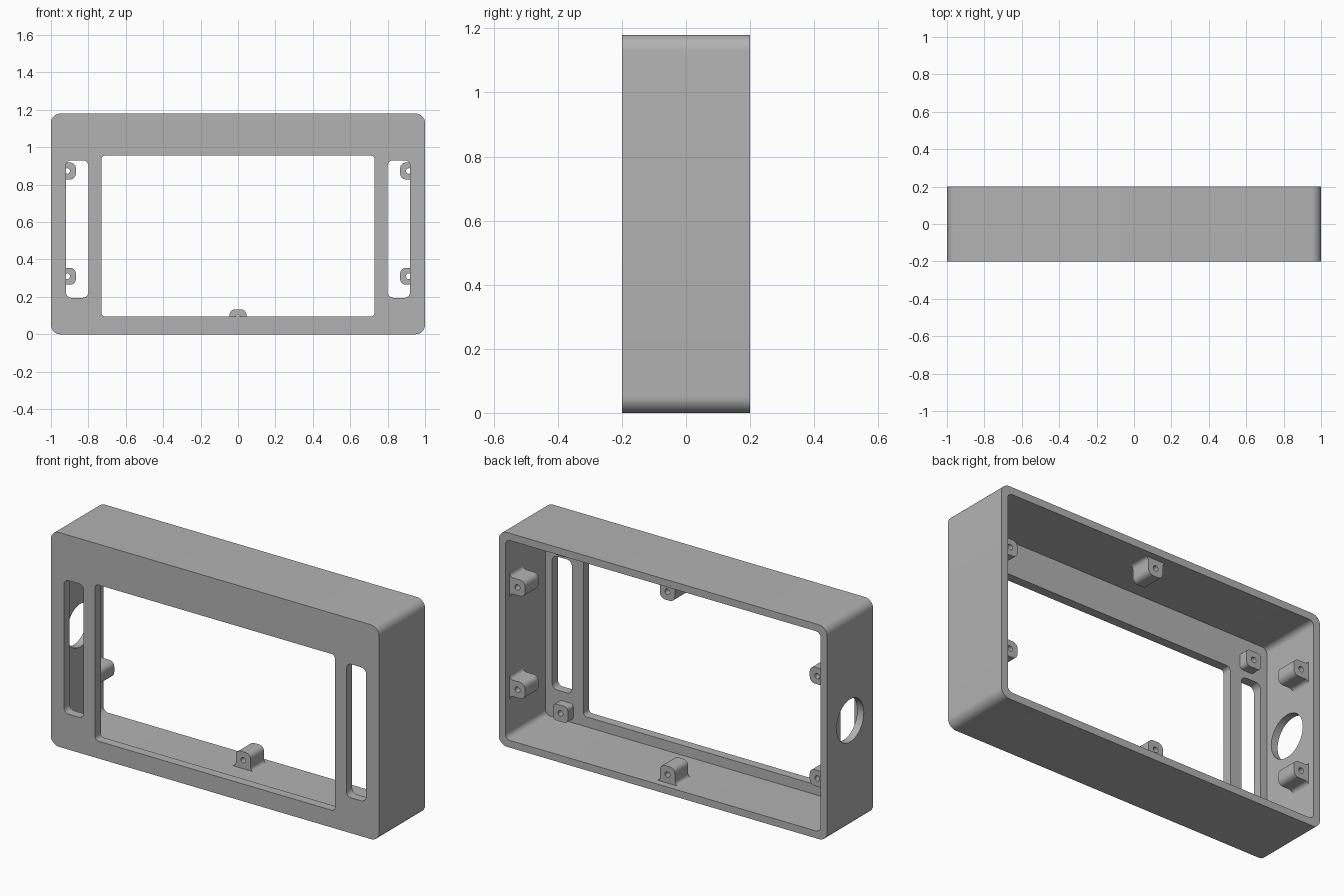
import bpy, bmesh
from math import sin, cos, pi, radians
from mathutils import Matrix, Vector

cube = bpy.data.objects.get("Cube")
if cube:
    bpy.data.objects.remove(cube)

grey = bpy.data.materials.new("light_grey")
grey.use_nodes = True
colour = (0.45, 0.45, 0.45, 1)
grey.diffuse_color = colour
grey.node_tree.nodes["Principled BSDF"].inputs["Base Color"].default_value = colour

W, H, D = 1.0, 1.18, 0.2      # half width, height, half depth
WALL, FRONT = 0.04, -0.15     # wall thickness, inner face of front panel


def arc(cx, cz, r, a0, a1, n=8):
    return [(cx + r * cos(radians(a0 + (a1 - a0) * i / n)),
             cz + r * sin(radians(a0 + (a1 - a0) * i / n))) for i in range(n + 1)]


def rounded_rect(x0, x1, z0, z1, r):
    return (arc(x1 - r, z0 + r, r, -90, 0) + arc(x1 - r, z1 - r, r, 0, 90)
            + arc(x0 + r, z1 - r, r, 90, 180) + arc(x0 + r, z0 + r, r, 180, 270))


def circle(cx, cz, r, n=32):
    return arc(cx, cz, r, 0, 360, n)[:-1]


def prism(name, points, y0, y1, matrix=Matrix()):
    """Extrude an x-z outline from y0 to y1."""
    bm = bmesh.new()
    face = bm.faces.new([bm.verts.new((x, y0, z)) for x, z in points])
    side = bmesh.ops.extrude_face_region(bm, geom=[face])["geom"]
    bmesh.ops.translate(bm, vec=(0, y1 - y0, 0),
                        verts=[v for v in side if isinstance(v, bmesh.types.BMVert)])
    bmesh.ops.remove_doubles(bm, verts=bm.verts, dist=1e-5)
    bmesh.ops.recalc_face_normals(bm, faces=bm.faces)
    bm.transform(matrix)
    mesh = bpy.data.meshes.new(name)
    bm.to_mesh(mesh)
    bm.free()
    mesh.materials.append(grey)
    obj = bpy.data.objects.new(name, mesh)
    bpy.context.collection.objects.link(obj)
    return obj


def cut(obj, cutters):
    """Subtract the cutters, then discard them."""
    for cutter in cutters:
        cutter.hide_render = True
        mod = obj.modifiers.new("cut", "BOOLEAN")
        mod.operation, mod.solver, mod.object = "DIFFERENCE", "EXACT", cutter
    bpy.context.view_layer.update()
    result = obj.evaluated_get(bpy.context.evaluated_depsgraph_get())
    mesh = bpy.data.meshes.new_from_object(result)
    obj.modifiers.clear()
    obj.data = mesh
    for cutter in cutters:
        bpy.data.objects.remove(cutter)
    bpy.ops.object.select_all(action="DESELECT")
    obj.select_set(True)
    bpy.context.view_layer.objects.active = obj
    bpy.ops.object.shade_smooth_by_angle(angle=radians(30))


# Open-backed housing with screen window, two slots and a cable hole
housing = prism("housing", rounded_rect(-W, W, 0, H, 0.05), -D, D)
cutters = [
    prism("cavity", rounded_rect(-W + WALL, W - WALL, WALL, H - WALL, 0.03), FRONT, 0.3),
    prism("window", rounded_rect(-0.73, 0.73, 0.095, 0.955, 0.02), -0.3, 0),
]
for s in (-1, 1):
    x0, x1 = sorted((s * 0.8, s * 0.92))
    cutters.append(prism("slot", rounded_rect(x0, x1, 0.195, 0.93, 0.03), -0.3, 0))
turn = Matrix.Translation((-W, 0, 0.59)) @ Matrix.Rotation(pi / 2, 4, "Z")
cutters.append(prism("cable_hole", circle(0, 0, 0.118, 48), -0.1, 0.1, turn))
cut(housing, cutters)

# Screw lug outline: rounded tip, filleted foot sunk slightly into the wall
HALF, TIP, FOOT, TALL = 0.045, 0.03, 0.02, 0.093
lug = ([(-HALF - FOOT, -0.01), (HALF + FOOT, -0.01)]
       + arc(HALF + FOOT, FOOT, FOOT, 270, 180)
       + arc(HALF - TIP, TALL - TIP, TIP, 0, 90)
       + arc(-HALF + TIP, TALL - TIP, TIP, 90, 180)
       + arc(-HALF - FOOT, FOOT, FOOT, 0, -90))


def screw_lug(name, x, z, angle):
    place = Matrix.Translation((x, 0, z)) @ Matrix.Rotation(radians(angle), 4, "Y")
    obj = prism(name, lug, 0.045, 0.162, place)
    cut(obj, [prism("screw_hole", circle(0, 0.047, 0.015, 20), 0, 0.3, place)])


screw_lug("bottom_lug", 0, WALL, 0)
screw_lug("top_lug", 0, H - WALL, 180)
for level, z in (("lower", 0.31), ("upper", 0.873)):
    screw_lug(level + "_left_lug", W - WALL, z, -90)
    screw_lug(level + "_right_lug", WALL - W, z, 90)

# Short screen mounting posts behind the front panel
for level, z in (("lower", 0.1), ("upper", 1.012)):
    for side, s in (("left", 1), ("right", -1)):
        x = s * 0.835
        post = prism(f"{level}_{side}_post",
                     rounded_rect(x - HALF, x + HALF, z - HALF, z + HALF, 0.02),
                     FRONT - 0.005, -0.1)
        cut(post, [prism("screw_hole", circle(x, z, 0.015, 20), FRONT, 0)])
